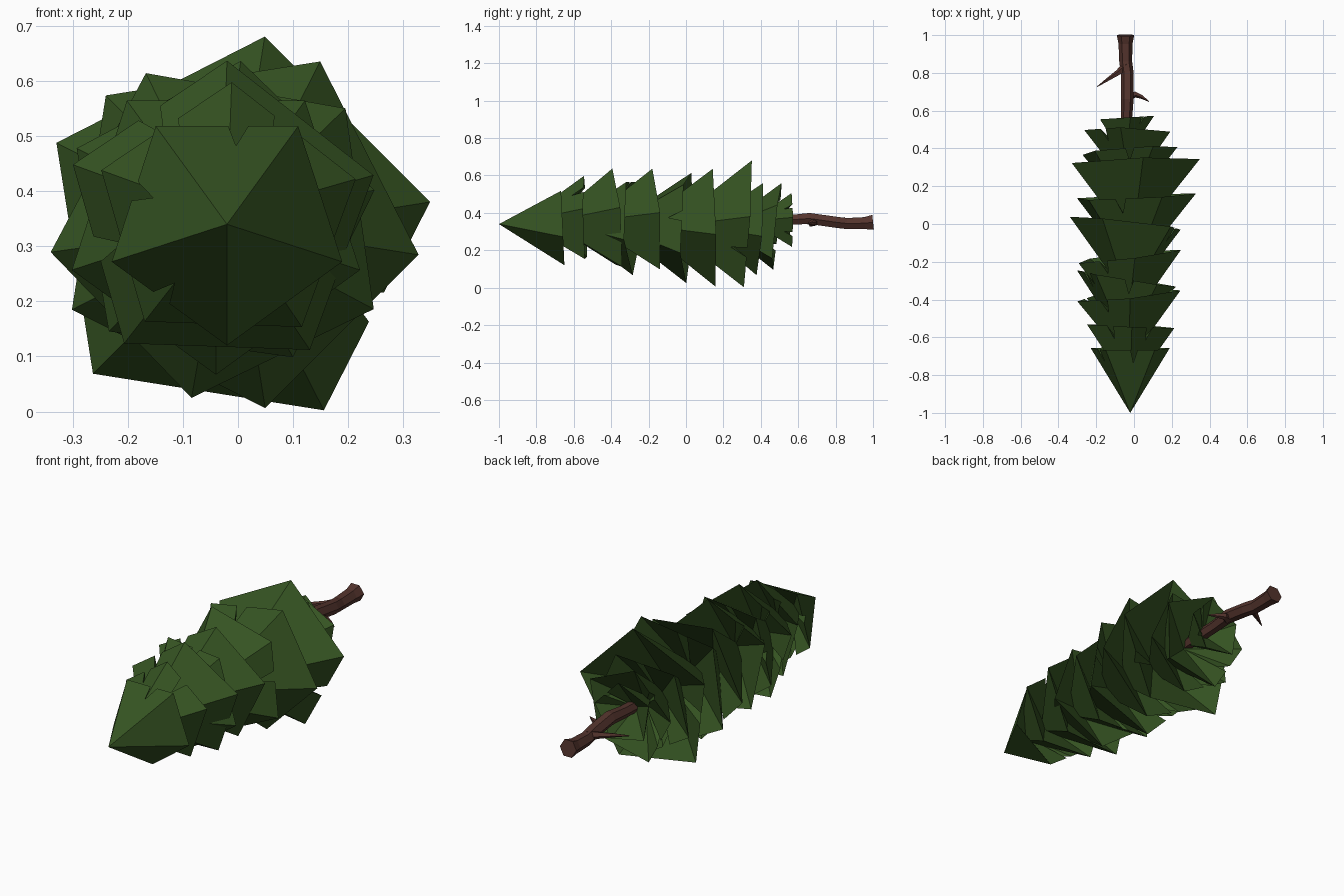
import bpy, bmesh, math, random
from mathutils import Vector

if "Cube" in bpy.data.objects:
    bpy.data.objects.remove(bpy.data.objects["Cube"])

random.seed(4)


def material(name, rgb):
    m = bpy.data.materials.new(name)
    m.diffuse_color = (*rgb, 1)
    m.use_nodes = True
    m.node_tree.nodes["Principled BSDF"].inputs["Base Color"].default_value = m.diffuse_color
    return m


green = material("pine green", (0.036, 0.088, 0.016))
brown = material("bark brown", (0.088, 0.034, 0.026))


def finish(bm, name, mat):
    bmesh.ops.recalc_face_normals(bm, faces=bm.faces)
    me = bpy.data.meshes.new(name)
    bm.to_mesh(me)
    bm.free()
    me.materials.append(mat)
    ob = bpy.data.objects.new(name, me)
    bpy.context.collection.objects.link(ob)
    return ob


def bough(name, cx, cz, r, phase, ym, dx, dz, length, notched):
    """Five-sided skirt of needles: cone in front, hollow cup behind, notched rim."""
    bm = bmesh.new()
    apex = Vector((cx, ym - length, cz))
    corners = []
    for i in range(5):
        a = math.radians(phase + 72 * i)
        c, s = math.cos(a), math.sin(a)
        corners.append(Vector((cx + r * c, ym + dx * c + dz * s, cz + r * s)))
    ring = []
    for i, p in enumerate(corners):
        q = corners[(i + 1) % 5]
        ring.append(p)
        if i in notched:
            t = random.uniform(0.4, 0.6)
            ring += [p.lerp(q, t - 0.07), p.lerp(q, t).lerp(apex, 0.2), p.lerp(q, t + 0.07)]
    tip = bm.verts.new(apex)
    cup = bm.verts.new((cx, ym - 0.45 * length, cz))
    vs = [bm.verts.new(p) for p in ring]
    for a, b in zip(vs, vs[1:] + vs[:1]):
        bm.faces.new((tip, a, b))
        bm.faces.new((cup, b, a))
    finish(bm, name, green)


# Foliage tiers from treetop to base:
# centre x, centre z, radius, first corner angle, rim y, rim tilt in x, rim tilt in z, length
tiers = [
    (-.02, .34, .22, 54, -.66, .00, -.01, .34),
    (-.02, .355, .243, 88, -.54, -.01, -.005, .34),
    (-.03, .35, .287, 88, -.375, .03, -.02, .36),
    (-.04, .342, .275, 54, -.29, -.045, -.005, .36),
    (-.035, .352, .287, 82, -.17, .035, -.015, .37),
    (-.03, .333, .313, 44, .005, -.035, .01, .40),
    (-.003, .337, .335, 63, .145, .015, -.01, .40),
    (-.008, .324, .361, 81, .325, .015, .025, .43),
    (-.03, .33, .265, 60, .39, .02, .015, .32),
    (-.02, .32, .245, 30, .485, -.01, .025, .30),
    (-.045, .355, .153, 80, .563, .01, .0, .22),
]
for n, t in enumerate(tiers):
    bough(f"foliage_tier_{n + 1}", *t, notched=random.sample(range(5), 2) + ([0] if n == 0 else []))


def limb(name, path, sides):
    """Tapered low-poly tube through (x, y, z, radius) points."""
    bm = bmesh.new()
    pts = [Vector(p[:3]) for p in path]
    rings = []
    for i, p in enumerate(pts):
        d = pts[min(i + 1, len(pts) - 1)] - pts[max(i - 1, 0)]
        u = d.cross(Vector((0, 0, 1))).normalized()
        w = u.cross(d).normalized()
        rings.append([bm.verts.new(p + path[i][3] * (u * math.cos(k * math.tau / sides)
                                                     + w * math.sin(k * math.tau / sides)))
                      for k in range(sides)])
    for a, b in zip(rings, rings[1:]):
        for k in range(sides):
            j = (k + 1) % sides
            bm.faces.new((a[k], a[j], b[j], b[k]))
    bm.faces.new(rings[0])
    bm.faces.new(rings[-1])
    finish(bm, name, brown)


# Bare trunk and two broken twigs
limb("trunk", [(-.035, .30, .35, .03), (-.04, .56, .363, .03), (-.036, .66, .37, .034),
               (-.036, .80, .35, .034), (-.044, .86, .343, .034), (-.045, .955, .345, .037),
               (-.045, 1.0, .35, .046)], 6)
limb("left_twig", [(-.035, .84, .352, .026), (-.085, .80, .352, .016),
                   (-.135, .767, .352, .01), (-.195, .727, .35, .002)], 5)
limb("right_twig", [(-.03, .67, .35, .024), (.005, .687, .345, .017),
                    (.04, .674, .342, .011), (.08, .648, .342, .002)], 5)
